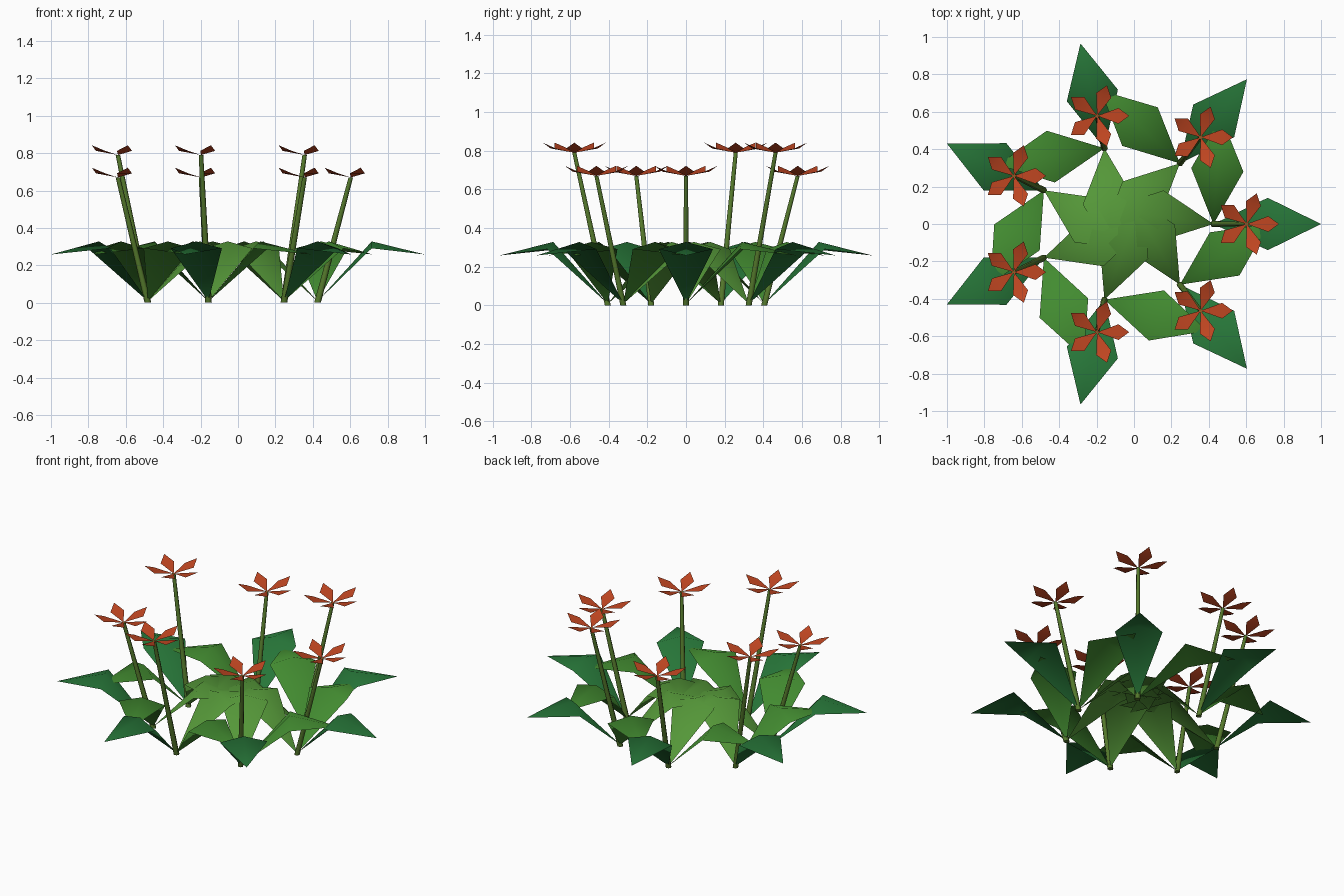
import bpy, bmesh
from math import cos, sin, tau
from mathutils import Vector, Matrix

if "Cube" in bpy.data.objects:
    bpy.data.objects.remove(bpy.data.objects["Cube"])


def material(name, rgb):
    m = bpy.data.materials.new(name)
    m.diffuse_color = (*rgb, 1)
    m.use_nodes = True
    m.node_tree.nodes["Principled BSDF"].inputs["Base Color"].default_value = m.diffuse_color
    return m


LEAF_MATS = [material("dark_green", (0.02, 0.18, 0.04)),
             material("mid_green", (0.055, 0.26, 0.03)),
             material("light_green", (0.09, 0.31, 0.04))]
STEM_MAT = material("stem_green", (0.09, 0.19, 0.025))
PETAL_MAT = material("petal_red", (0.52, 0.06, 0.015))


def finish(name, bm, mat):
    me = bpy.data.meshes.new(name)
    bm.to_mesh(me)
    bm.free()
    me.materials.append(mat)
    for p in me.polygons:
        p.use_smooth = True
    ob = bpy.data.objects.new(name, me)
    bpy.context.collection.objects.link(ob)
    return ob


def add_blade(bm, origin, angle, reach, half, edge_z, ridge_z, length, tip_z):
    """Four-triangle blade: base point, two side corners, ridge point and tip."""
    mat = Matrix.Translation(origin) @ Matrix.Rotation(angle, 4, 'Z')
    pts = [(0, 0, 0), (reach, -half, edge_z), (reach, 0, ridge_z),
           (reach, half, edge_z), (length, 0, tip_z)]
    b, r, m, l, t = [bm.verts.new(mat @ Vector(p)) for p in pts]
    for f in ((b, r, m), (b, m, l), (r, t, m), (m, t, l)):
        bm.faces.new(f)


def add_stem(bm, a, b, r0, r1, sides=6):
    rings = [[bm.verts.new(c + Vector((r * cos(tau * k / sides), r * sin(tau * k / sides), 0)))
              for k in range(sides)] for c, r in ((a, r0), (b, r1))]
    for k in range(sides):
        n = (k + 1) % sides
        bm.faces.new((rings[0][k], rings[0][n], rings[1][n], rings[1][k]))
    bm.faces.new(rings[1])
    bm.faces.new(rings[0][::-1])


# Seven plants on an oval ring, flower heights alternating
for i in range(7):
    a = tau * i / 7
    out = Vector((cos(a), sin(a), 0))
    base = Vector((-0.052 + 0.477 * cos(a), 0.415 * sin(a), 0))
    head = base + out * 0.178 + Vector((0, 0, 0.79 if i % 2 else 0.67))

    # Three arching leaves: outward, sideways, inward
    for k in range(3):
        bm = bmesh.new()
        add_blade(bm, base + Vector((0, 0, 0.008)), a + 1.5 * k,
                  0.29, 0.14, 0.283, 0.32, 0.575, 0.25)
        finish(f"leaf_{i}_{k}", bm, LEAF_MATS[k])

    # Leaning tapered stem
    bm = bmesh.new()
    add_stem(bm, base, head, 0.018, 0.012)
    ob = finish(f"stem_{i}", bm, STEM_MAT)
    for p in ob.data.polygons:
        p.use_smooth = len(p.vertices) == 4

    # Five upturned petals
    bm = bmesh.new()
    for k in range(5):
        add_blade(bm, head, tau * k / 5, 0.115, 0.042, 0.022, 0.022, 0.172, 0.052)
    finish(f"flower_{i}", bm, PETAL_MAT)
